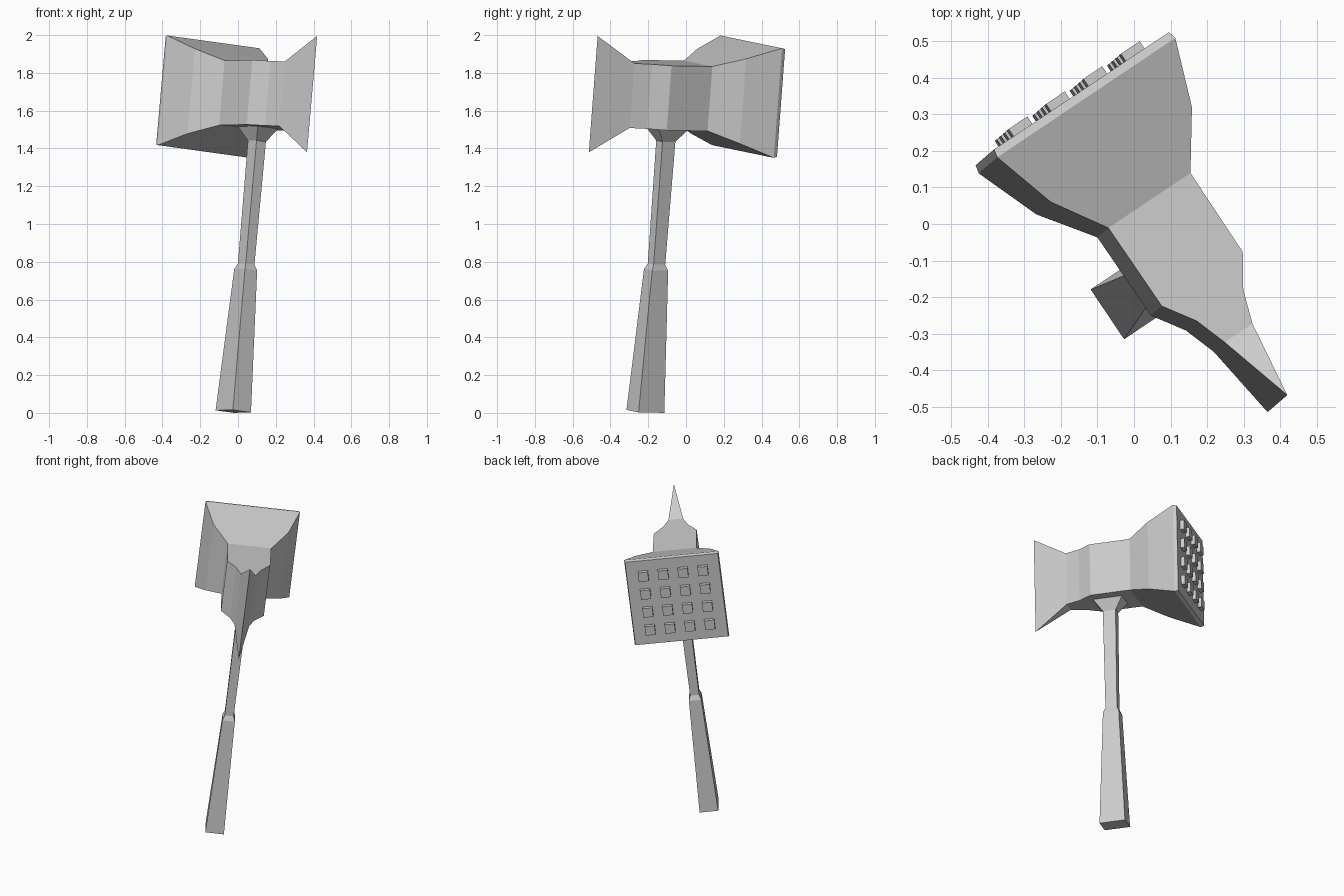
import bpy, bmesh
from mathutils import Vector, Matrix

if "Cube" in bpy.data.objects:
    bpy.data.objects.remove(bpy.data.objects["Cube"])

# Tilted frame: local x = across head, y = towards hammer face, z = along handle
Z = Vector((0.087, 0.075, 0.9934)).normalized()
X = Vector((0.825, 0.553, -0.119))
X = (X - Z * X.dot(Z)).normalized()
Y = Z.cross(X)
FRAME = Matrix((X, Y, Z)).transposed().to_4x4()
FRAME.translation = (-0.025, -0.215, 0.008)


def add_object(name, bm):
    bmesh.ops.remove_doubles(bm, verts=bm.verts, dist=0.0001)
    bmesh.ops.recalc_face_normals(bm, faces=bm.faces)
    bm.transform(FRAME)
    mesh = bpy.data.meshes.new(name)
    bm.to_mesh(mesh)
    bm.free()
    obj = bpy.data.objects.new(name, mesh)
    bpy.context.collection.objects.link(obj)


def loft(name, sections, place):
    """Skin rectangular sections (position, half width, half depth)."""
    bm = bmesh.new()
    rings = [[bm.verts.new(place(p, sx * w, sy * d))
              for sx, sy in ((-1, -1), (1, -1), (1, 1), (-1, 1))]
             for p, w, d in sections]
    for r, s in zip(rings, rings[1:]):
        for i in range(4):
            j = (i + 1) % 4
            bm.faces.new((r[i], r[j], s[j], s[i]))
    bm.faces.new(rings[0])
    bm.faces.new(rings[-1])
    add_object(name, bm)


# Handle: tapered grip, slim shaft, flared collar
loft("handle", [(0, .058, .082), (.755, .039, .051), (.785, .028, .037),
                (1.44, .030, .041), (1.52, .070, .100)],
     lambda p, w, d: (w, d, p))

# Head: blade edge, neck, square body, flared hammer end with rim
MID = 1.684
loft("head", [(-.485, 0, .31), (-.268, .046, .172), (-.177, .077, .172),
              (-.09, .134, .172), (.169, .136, .172), (.315, .234, .226),
              (.497, .295, .292), (.52, .29, .287)],
     lambda p, w, d: (w, p, MID + d))

# Studs: 4 x 4 grid on the hammer face
bm = bmesh.new()
for i in range(4):
    for k in range(4):
        loc = Vector(((i - 1.5) * .124, .53, MID + (k - 1.5) * .124))
        bmesh.ops.create_cube(bm, size=1, matrix=Matrix.Translation(loc)
                              @ Matrix.Diagonal((.062, .03, .062, 1)))
add_object("face_studs", bm)
